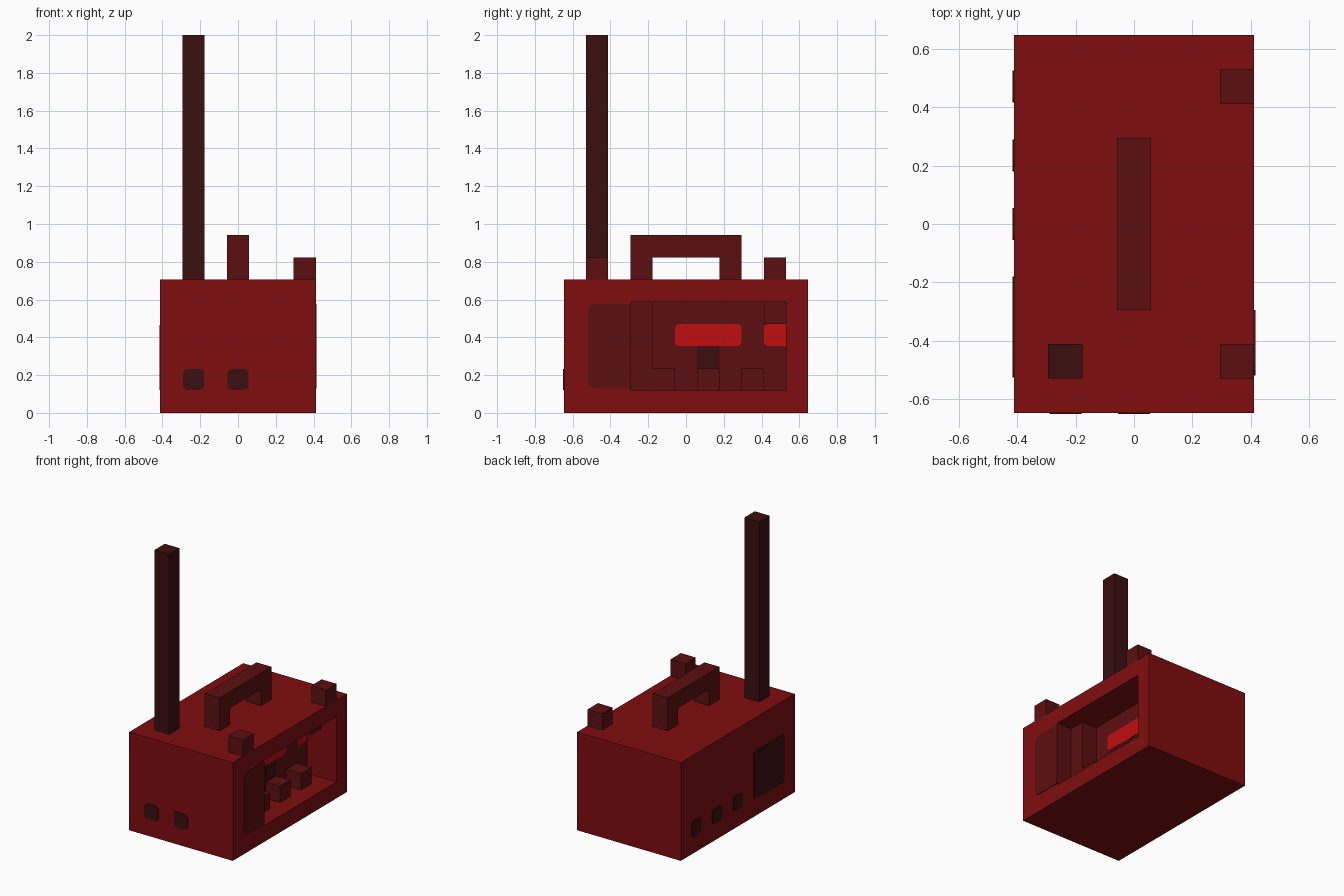
import bpy, bmesh, math
from mathutils import Vector

cube = bpy.data.objects.get("Cube")
if cube:
    bpy.data.objects.remove(cube, do_unlink=True)

U = 2 / 17  # one block
THICK = 0.004  # painted plates


def material(name, rgb):
    m = bpy.data.materials.new(name)
    m.use_nodes = True
    m.diffuse_color = (*rgb, 1)
    m.node_tree.nodes["Principled BSDF"].inputs["Base Color"].default_value = (*rgb, 1)
    return m


RED = material("red", (0.214, 0.004, 0.0048))
DARK = material("dark red", (0.107, 0.0048, 0.0052))
MAROON = material("blackish maroon", (0.045, 0.0044, 0.0048))
BRIGHT = material("bright red", (0.53, 0.0044, 0.0048))


def prism(name, points, direction, *mats):
    """Extrude a flat outline along a direction."""
    bm = bmesh.new()
    face = bm.faces.new([bm.verts.new(p) for p in points])
    new = bmesh.ops.extrude_face_region(bm, geom=[face])["geom"]
    moved = [v for v in new if isinstance(v, bmesh.types.BMVert)]
    bmesh.ops.translate(bm, verts=moved, vec=direction)
    bmesh.ops.recalc_face_normals(bm, faces=bm.faces)
    mesh = bpy.data.meshes.new(name)
    bm.to_mesh(mesh)
    bm.free()
    for m in mats:
        mesh.materials.append(m)
    obj = bpy.data.objects.new(name, mesh)
    bpy.context.collection.objects.link(obj)
    return obj


def block(name, x, y, z, *mats):
    """Box from ranges given in blocks."""
    pts = [Vector((a, b, z[0])) * U for a, b in
           ((x[0], y[0]), (x[1], y[0]), (x[1], y[1]), (x[0], y[1]))]
    return prism(name, pts, Vector((0, 0, z[1] - z[0])) * U, *mats)


def plate(name, side, depth, h, v, mat, radius=0.02, inset=0.004, right_radius=None):
    """Rounded plate on the front, left or right wall."""
    rr = radius if right_radius is None else right_radius
    h0, h1 = h[0] * U + inset, h[1] * U - (inset if rr else 0)
    v0, v1 = v[0] * U + inset, v[1] * U - inset
    outline = []
    for cx, cy, r, start in ((h1, v1, rr, 0), (h0, v1, radius, 90),
                             (h0, v0, radius, 180), (h1, v0, rr, 270)):
        sx = 1 if cx == h1 else -1
        sy = 1 if cy == v1 else -1
        for step in (range(4) if r else [0]):
            a = math.radians(start + step * 30)
            outline.append((cx - sx * r + r * math.cos(a), cy - sy * r + r * math.sin(a)))
    d = depth * U
    if side == "front":
        pts, way = [(p, d, q) for p, q in outline], (0, -THICK, 0)
    else:
        pts = [(d, p, q) for p, q in outline]
        way = (THICK if side == "left" else -THICK, 0, 0)
    return prism(name, pts, Vector(way), mat)


# Case with a stepped recess cut into its left wall
case = block("case", (-3.5, 3.5), (-5.5, 5.5), (0, 6), RED, DARK)
steps = ((4, -2.5), (4, 4.5), (1.5, 4.5), (1.5, -1.5), (2.5, -1.5), (2.5, -2.5))
cutter = prism("recess_cutter", [Vector((x, y, 1)) * U for x, y in steps],
               Vector((0, 0, 4)) * U, RED)
cutter.hide_render = True
cut = case.modifiers.new("recess", "BOOLEAN")
cut.operation, cut.solver, cut.object = "DIFFERENCE", "EXACT", cutter
bpy.context.view_layer.objects.active = case
bpy.ops.object.modifier_apply(modifier=cut.name)
bpy.data.objects.remove(cutter, do_unlink=True)

# Recess back and front-end walls are dark
for f in case.data.polygons:
    c, n = f.center / U, f.normal
    back_wall = n.x > 0.9 and c.x < 3
    end_wall = n.y > 0.9 and c.y < 0
    f.material_index = 1 if back_wall or end_wall else 0

# Antenna, top knobs and carrying handle
block("antenna", (-2.5, -1.5), (-4.5, -3.5), (6, 17), MAROON)
for name, y in (("front_knob", -4), ("back_knob", 4)):
    block(name, (2.5, 3.5), (y - 0.5, y + 0.5), (6, 7), DARK)
arch = ((-2.5, 6), (-1.5, 6), (-1.5, 7), (1.5, 7), (1.5, 6), (2.5, 6), (2.5, 8), (-2.5, 8))
prism("handle", [Vector((-0.5, y, z)) * U for y, z in arch], Vector((U, 0, 0)), DARK)

# Buttons and hanging block inside the recess
for i, y in enumerate((-1, 1, 3)):
    block(f"recess_button_{i + 1}", (1.5, 2.5), (y - 0.5, y + 0.5), (1, 2), DARK)
block("recess_hanging_block", (1.5, 2.5), (3.5, 4.5), (4, 5), DARK)

# Displays on the recess back wall
plate("wide_display", "left", 1.5, (-0.5, 2.5), (3, 4), BRIGHT, 0.025, 0)
plate("small_display", "left", 1.5, (3.5, 4.5), (3, 4), BRIGHT, 0.025, 0, 0)
plate("recess_dark_panel", "left", 1.5, (0.5, 1.5), (2, 3), MAROON, 0, 0)

# Panel beside the recess
plate("speaker_panel", "left", 3.5, (-4.5, -2.5), (1, 5), DARK, 0.04, 0.011, 0)

# Sockets on the front and right walls
for i, x in enumerate((-2, 0)):
    plate(f"front_socket_{i + 1}", "front", -5.5, (x - 0.5, x + 0.5), (1, 2), MAROON)
for i, y in enumerate((0, 2, 4)):
    plate(f"right_socket_{i + 1}", "right", -3.5, (y - 0.5, y + 0.5), (1, 2), MAROON)
plate("right_vent", "right", -3.5, (-4.5, -1.5), (1, 4), MAROON)
